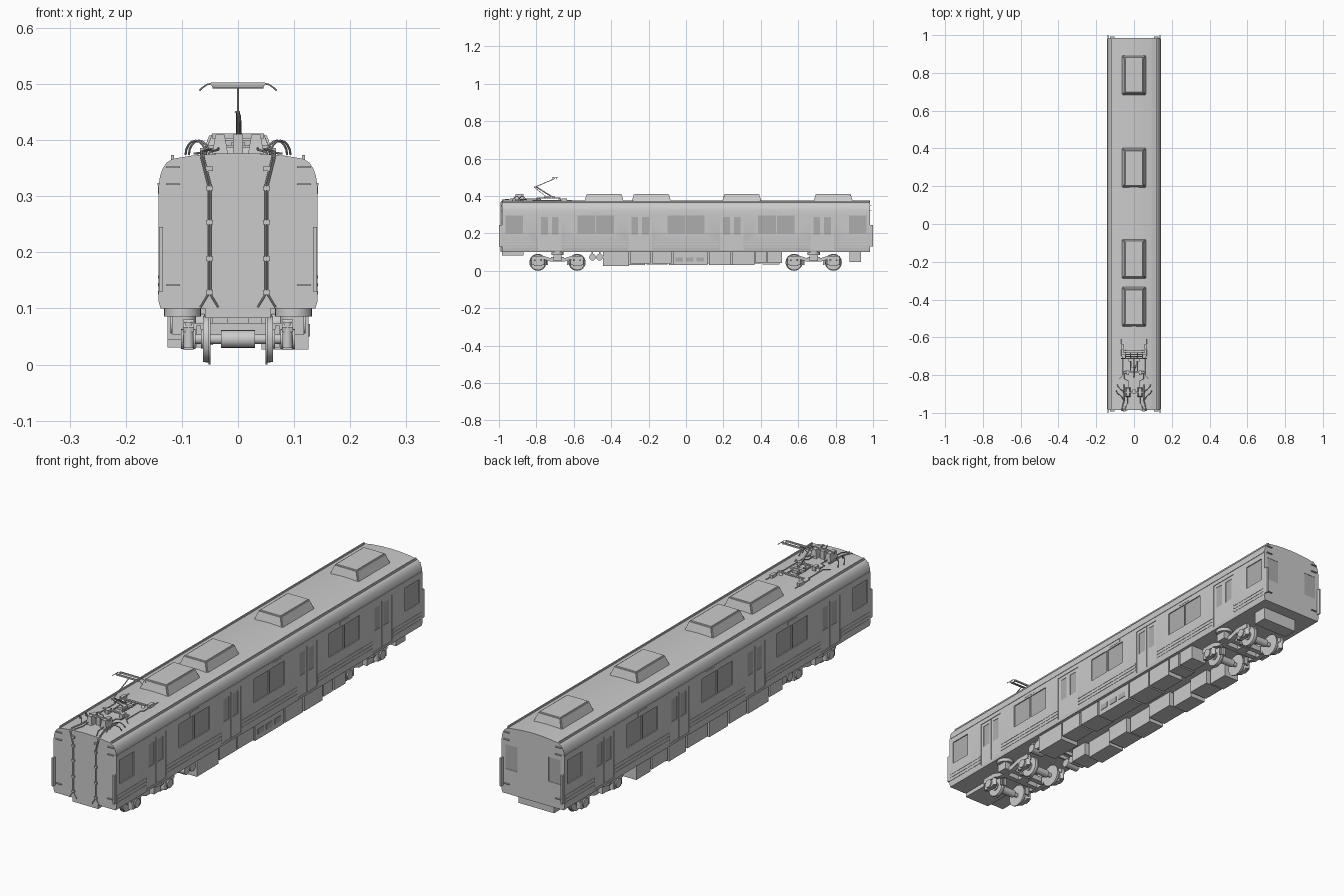
import bpy, bmesh, math
from mathutils import Vector, Matrix

glass = bpy.data.materials.new("glass_grey")
glass.diffuse_color = (0.42, 0.42, 0.42, 1)


def finish(name, bm, mat=None, smooth=None):
    bmesh.ops.recalc_face_normals(bm, faces=bm.faces)
    me = bpy.data.meshes.new(name)
    bm.to_mesh(me)
    bm.free()
    ob = bpy.data.objects.new(name, me)
    bpy.context.collection.objects.link(ob)
    if mat:
        me.materials.append(mat)
    if smooth:
        bpy.ops.object.select_all(action='DESELECT')
        ob.select_set(True)
        bpy.context.view_layer.objects.active = ob
        bpy.ops.object.shade_smooth_by_angle(angle=math.radians(smooth))
    return ob


def add_box(bm, x0, x1, y0, y1, z0, z1, inset=(0, 0)):
    vs = bmesh.ops.create_cube(bm, size=1)['verts']
    for v in vs:
        ix, iy = inset if v.co.z > 0 else (0, 0)
        sx, sy = math.copysign(1, v.co.x), math.copysign(1, v.co.y)
        v.co = Vector(((x1 if sx > 0 else x0) - sx * ix, (y1 if sy > 0 else y0) - sy * iy, z1 if v.co.z > 0 else z0))


def boxes(name, items, mirror=False, mat=None):
    bm = bmesh.new()
    for b in items:
        add_box(bm, *b)
        if mirror:
            add_box(bm, -b[1], -b[0], *b[2:])
    return finish(name, bm, mat)


def add_cyl(bm, p, q, r, seg=16, r2=None):
    p, q = Vector(p), Vector(q)
    m = Matrix.Translation((p + q) / 2) @ (q - p).to_track_quat('Z', 'Y').to_matrix().to_4x4()
    bmesh.ops.create_cone(bm, cap_ends=True, segments=seg, radius1=r, radius2=r if r2 is None else r2,
                          depth=(q - p).length, matrix=m)


def tubes(name, paths, r=0.0015, mirror=False):
    bm = bmesh.new()
    for path in paths:
        for s in ((1, -1) if mirror else (1,)):
            pts = [(s * p[0], p[1], p[2]) for p in path]
            for a, b in zip(pts, pts[1:]):
                add_cyl(bm, a, b, r, 8)
    return finish(name, bm, smooth=40)


def prism(name, profile, axis, a, b, mirror=False, smooth=None):
    """Extrude a 2D profile along x or y."""
    bm = bmesh.new()
    for s in ((1, -1) if mirror else (1,)):
        place = (lambda u, w, t: (s * t, u, w)) if axis == 'x' else (lambda u, w, t: (u, t, w))
        f = bm.faces.new([bm.verts.new(place(u, w, a)) for u, w in profile])
        ext = bmesh.ops.extrude_face_region(bm, geom=[f])['geom']
        d = Vector(place(0, 0, b)) - Vector(place(0, 0, a))
        bmesh.ops.translate(bm, vec=d, verts=[g for g in ext if isinstance(g, bmesh.types.BMVert)])
    return finish(name, bm, smooth=smooth)


def cut(target, items):
    cutter = boxes("cutter", items, mirror=True)
    cutter.hide_render = True
    mod = target.modifiers.new("cut", 'BOOLEAN')
    mod.operation, mod.object, mod.solver = 'DIFFERENCE', cutter, 'EXACT'
    bpy.ops.object.select_all(action='DESELECT')
    bpy.context.view_layer.objects.active = target
    bpy.ops.object.modifier_apply(modifier="cut")
    bpy.data.objects.remove(cutter)


# Car body shell
half = [(0.138, 0.10), (0.1415, 0.112), (0.1415, 0.318), (0.139, 0.336), (0.134, 0.350), (0.127, 0.360),
        (0.117, 0.3665), (0.085, 0.372), (0.045, 0.3755)]
body = prism("car_body", half + [(0, 0.377)] + [(-x, z) for x, z in reversed(half)], 'y', -0.985, 0.985)
doors = (-0.728, -0.245, 0.245, 0.728)
cut(body, [(0.139, 0.16, d - 0.062, d + 0.062, 0.112, 0.302) for d in doors])
win = []
for c in (-0.483, 0, 0.483):
    win += [(c - 0.098, c - 0.003), (c + 0.003, c + 0.098)]
win += [(-0.965, -0.872), (0.872, 0.965)]
dwin = [(d + s - 0.018, d + s + 0.018) for d in doors for s in (-0.029, 0.029)]
cut(body, [(0.137, 0.16, a, b, 0.20, 0.297) for a, b in win] + [(0.137, 0.16, a, b, 0.195, 0.288) for a, b in dwin])
cut(body, [(0.07, 0.125, 0.983, 1.0, 0.20, 0.30)])
bpy.ops.object.select_all(action='DESELECT')
body.select_set(True)
bpy.ops.object.shade_smooth_by_angle(angle=math.radians(25))

# Window panes and door seams
boxes("side_windows", [(0.134, 0.1375, a, b, 0.20, 0.297) for a, b in win]
      + [(0.134, 0.1375, a, b, 0.195, 0.288) for a, b in dwin], True, glass)
boxes("rear_windows", [(0.07, 0.125, 0.980, 0.9836, 0.20, 0.30)], True, glass)
boxes("door_seams", [(0.138, 0.1402, d - 0.001, d + 0.001, 0.112, 0.302) for d in doors], True)

# Corrugation beads, gutters and destination boxes
edges = [-0.98] + [d + s for d in doors for s in (-0.065, 0.065)] + [0.98]
spans = list(zip(edges[::2], edges[1::2]))
boxes("side_beads", [(0.140, 0.1428, a, b, z - 0.003, z + 0.003) for a, b in spans for z in (0.128, 0.142, 0.156)], True)
boxes("waist_gutter", [(0.139, 0.1432, -0.98, 0.98, 0.319, 0.324)], True)
boxes("roof_gutter", [(0.114, 0.119, -0.98, 0.98, 0.362, 0.3735)], True)
boxes("sign_panels", [(0.138, 0.1425, c - 0.03, c + 0.03, 0.304, 0.317) for c in (-0.483, 0.05, 0.483)], True)
boxes("corner_plates", [(0.134, 0.1405, a, b, 0.13, 0.245) for a, b in ((-1.0, -0.98), (0.98, 1.0))], True)

# Roof cooling units
bm = bmesh.new()
for c in (-0.438, -0.185, 0.298, 0.787):
    add_box(bm, -0.068, 0.068, c - 0.107, c + 0.107, 0.364, 0.412, (0.018, 0.014))
bmesh.ops.bevel(bm, geom=bm.edges[:], offset=0.004, segments=2, affect='EDGES')
finish("roof_cooling_units", bm, smooth=30)

# Front end cables, cleats and climbing steps
tubes("front_cables", [[(x, -0.85, 0.381), (x, -0.93, 0.383), (x + 0.012, -0.975, 0.380), (x + 0.012, -0.989, 0.368),
                        (x, -0.989, 0.32), (x, -0.989, 0.125), (x - 0.014 + k, -0.989, 0.102)]
                       for x, k in ((0.049, 0), (0.053, 0.028))], 0.0017, True)
boxes("cable_cleats", [(0.045, 0.057, -0.992, -0.984, z, z + 0.008) for z in (0.125, 0.185, 0.25, 0.31, 0.345)], True)
boxes("end_steps", [(x, x + 0.025, a, b, z, z + 0.003) for x in (-0.128, 0.105) for a, b in ((-0.992, -0.984), (0.984, 0.992))
                    for z in (0.14, 0.32, 0.35)])
boxes("front_sill", [(-0.058, 0.058, -0.983, -0.87, 0.083, 0.101)])

# Roof electrical gear ahead of the pantograph
boxes("roof_switch_boxes", [(0.018, 0.046, -0.915, -0.865, 0.376, 0.410, (0.006, 0.004)),
                            (0.026, 0.04, -0.80, -0.775, 0.374, 0.392),
                            (0.055, 0.068, -0.665, -0.635, 0.372, 0.386)], True)
boxes("roof_center_box", [(-0.009, 0.009, -0.90, -0.875, 0.376, 0.410), (-0.046, 0.046, -0.895, -0.888, 0.403, 0.412)])
arc = [(0.05 + 0.018 * (1 - math.cos(t * math.pi / 8)) + 0.0015, -0.90 + 0.006 * t, 0.374 + 0.025 * math.sin(t * math.pi / 8))
       for t in range(9)]
tubes("roof_cable_loops", [arc, [(x + 0.006, y - 0.03, z) for x, y, z in arc]], 0.002, True)
tubes("roof_conduits", [[(0.066, -0.61, 0.377), (0.066, -0.70, 0.377), (0.058, -0.71, 0.378), (0.058, -0.80, 0.378),
                         (0.078, -0.82, 0.376)],
                        [(0.03, -0.866, 0.384), (0.03, -0.83, 0.384), (0.05, -0.82, 0.384), (0.05, -0.79, 0.384)],
                        [(0.035, -0.915, 0.385), (0.035, -0.95, 0.383), (0.05, -0.982, 0.379)]], 0.002, True)

# Pantograph base frame on insulators
bm = bmesh.new()
for x in (-0.045, 0.045):
    for y in (-0.785, -0.675):
        for k in range(3):
            add_cyl(bm, (x, y, 0.374 + k * 0.004), (x, y, 0.378 + k * 0.004), 0.007, 12, 0.004)
finish("pantograph_insulators", bm, smooth=40)
boxes("pantograph_base", [(-0.058, 0.058, -0.789, -0.781, 0.386, 0.391), (-0.058, 0.058, -0.679, -0.671, 0.386, 0.391),
                          (-0.022, -0.017, -0.785, -0.675, 0.386, 0.391), (0.017, 0.022, -0.785, -0.675, 0.386, 0.391),
                          (-0.012, 0.012, -0.76, -0.70, 0.386, 0.397), (-0.03, 0.03, -0.728, -0.714, 0.390, 0.400)])

# Single arm pantograph: lower arm, upper arm, collector head
tubes("pantograph_lower_arm", [[(0, -0.72, 0.398), (0, -0.802, 0.45)]], 0.0032)
tubes("pantograph_thrust_rod", [[(0.006, -0.745, 0.394), (0.004, -0.808, 0.445)]], 0.0014)
tubes("pantograph_upper_arm", [[(0, -0.812, 0.445), (0, -0.802, 0.45), (0, -0.70, 0.494)],
                               [(-0.004, -0.806, 0.450), (-0.004, -0.81, 0.450), (0.004, -0.81, 0.450)]], 0.002)
boxes("collector_strips", [(-0.048, 0.048, y - 0.003, y + 0.003, 0.497, 0.503) for y in (-0.712, -0.690)])
tubes("collector_frame", [[(-0.045, -0.701, 0.494), (0.045, -0.701, 0.494)]]
      + [[(x, -0.715, 0.497), (x, -0.687, 0.497)] for x in (-0.045, 0.045)], 0.0018)
tubes("collector_horns", [[(0.046, y, 0.501), (0.055, y, 0.499), (0.063, y, 0.494), (0.069, y, 0.488)]
                          for y in (-0.712, -0.690)], 0.0014, True)

# Underfloor equipment in two rows
row = [(-0.445, -0.305, 0.027), (-0.298, -0.19, 0.038), (-0.183, -0.078, 0.038), (-0.07, 0.115, 0.030),
       (0.123, 0.24, 0.030), (0.247, 0.365, 0.030), (0.372, 0.43, 0.042), (0.437, 0.513, 0.042)]
boxes("right_equipment_boxes", [(0.042 + 0.012 * (i % 2), 0.126, a, b, z, 0.102) for i, (a, b, z) in enumerate(row)])
row2 = [(-0.44, -0.36, 0.045), (-0.35, -0.22, 0.030), (-0.21, -0.10, 0.035), (-0.09, 0.03, 0.030),
        (0.04, 0.17, 0.038), (0.18, 0.29, 0.030), (0.30, 0.40, 0.040), (0.41, 0.50, 0.035)]
boxes("left_equipment_boxes", [(-0.126, -0.045 - 0.012 * (i % 2), a, b, z, 0.102) for i, (a, b, z) in enumerate(row2)])
boxes("equipment_grilles", [(0.125, 0.128, c - 0.02, c + 0.02, 0.05, 0.072) for c in (-0.035, 0.02, 0.075)], mat=glass)
boxes("rear_equipment_box", [(-0.06, 0.10, 0.875, 0.935, 0.048, 0.102)])
bm = bmesh.new()
for y in (-0.50, -0.462):
    add_cyl(bm, (0.06, y, 0.073), (0.12, y, 0.073), 0.018)
    add_cyl(bm, (-0.12, y, 0.073), (-0.06, y, 0.073), 0.018)
    add_box(bm, -0.115, 0.115, y - 0.004, y + 0.004, 0.085, 0.102)
finish("air_tanks", bm, smooth=40)

# Bogies
for tag, c in (("front", -0.687), ("rear", 0.683)):
    bm = bmesh.new()
    for y in (c - 0.105, c + 0.105):
        add_cyl(bm, (-0.095, y, 0.0455), (0.095, y, 0.0455), 0.009)
        add_cyl(bm, (-0.03, y, 0.0455), (0.03, y, 0.0455), 0.016)
        for s in (-1, 1):
            add_cyl(bm, (s * 0.049, y, 0.0455), (s * 0.0525, y, 0.0455), 0.0455, 32)
            add_cyl(bm, (s * 0.0525, y, 0.0455), (s * 0.062, y, 0.0455), 0.042, 32, 0.041)
            add_cyl(bm, (s * 0.062, y, 0.0455), (s * 0.066, y, 0.0455), 0.017, 24)
    finish(tag + "_wheelsets", bm, smooth=40)
    h = [(0.140, 0.066), (0.134, 0.080), (0.075, 0.080), (0.045, 0.070), (0.0, 0.068)]
    l = [(0.0, 0.050), (0.04, 0.050), (0.07, 0.060), (0.138, 0.058)]
    right = h + l
    prof = [(c + y, z) for y, z in h] + [(c - y, z) for y, z in reversed(h[:-1])] \
        + [(c - y, z) for y, z in reversed(l[1:])] + [(c + y, z) for y, z in l]
    prism(tag + "_bogie_side_frames", prof, 'x', 0.078, 0.098, True)
    boxes(tag + "_bogie_cross_beams", [(-0.09, 0.09, c - 0.034, c - 0.012, 0.052, 0.074),
                                       (-0.09, 0.09, c + 0.012, c + 0.034, 0.052, 0.074),
                                       (-0.02, 0.02, c - 0.02, c + 0.02, 0.05, 0.102)])
    boxes(tag + "_bogie_brackets", [(0.098, 0.118, c - 0.022, c + 0.022, 0.054, 0.086),
                                    (0.066, 0.074, c - 0.062, c - 0.056, 0.03, 0.07),
                                    (0.05, 0.064, c - 0.058, c - 0.05, 0.03, 0.062),
                                    (0.05, 0.064, c + 0.05, c + 0.058, 0.03, 0.062)], True)
    bm = bmesh.new()
    for s in (-1, 1):
        add_cyl(bm, (s * 0.099, c, 0.086), (s * 0.099, c, 0.101), 0.033, 24)
        add_cyl(bm, (s * 0.095, c, 0.068), (s * 0.095, c, 0.087), 0.02, 24)
        for y in (c - 0.105, c + 0.105):
            add_cyl(bm, (s * 0.076, y, 0.0455), (s * 0.102, y, 0.0455), 0.018, 16)
            add_box(bm, *sorted((s * 0.079, s * 0.097)), y - 0.022, y + 0.022, 0.026, 0.056)
            for d in (-0.026, 0.026):
                add_cyl(bm, (s * 0.088, y + d, 0.03), (s * 0.088, y + d, 0.076), 0.009, 12)
    finish(tag + "_bogie_suspension", bm, smooth=40)
